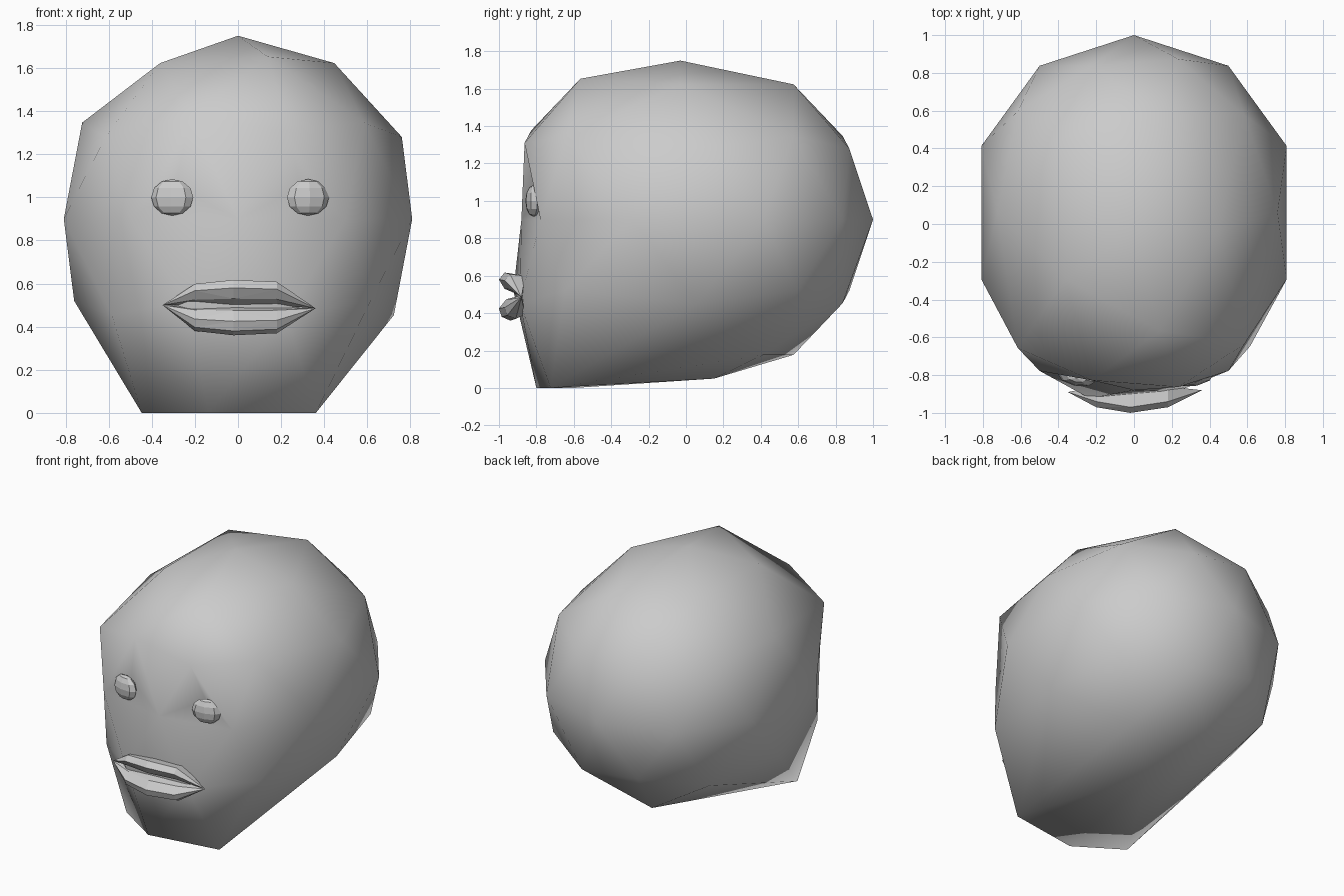
import bpy, bmesh, math
from mathutils import Vector, Matrix

if "Cube" in bpy.data.objects:
    bpy.data.objects.remove(bpy.data.objects["Cube"])

grey = bpy.data.materials.new("plain_grey")
grey.diffuse_color = (0.6, 0.6, 0.6, 1)
grey.use_nodes = True
grey.node_tree.nodes["Principled BSDF"].inputs["Base Color"].default_value = grey.diffuse_color


def finish(bm, name, smooth):
    bmesh.ops.recalc_face_normals(bm, faces=bm.faces)
    for f in bm.faces:
        f.smooth = smooth
    me = bpy.data.meshes.new(name)
    bm.to_mesh(me)
    bm.free()
    me.materials.append(grey)
    ob = bpy.data.objects.new(name, me)
    bpy.context.collection.objects.link(ob)
    return ob


# Head: low-poly ball, front half pulled forward, chin pulled down
def shape_head(p):
    x, y, z = p
    if abs(y) < 0.01:
        shift = -0.03 if z > 0.8 else 0.15 if z < -0.8 else 0.06
    else:
        shift = 0.15 if y > 0 else -0.03
    q = Vector((0.85 * x, 0.85 * y + shift, 0.9 + 0.85 * z))
    if -0.95 < z < -0.8 and y < 0.1:          # chin
        q.y, q.z = -0.6 + 0.4 * y, 0
    elif y < -0.45 and abs(z) > 0.2:          # brow, temples and jaw
        if z > 0:
            q.y -= 0.11 if abs(x) < 0.3 else 0.18
            q.z += 0.03 if abs(x) < 0.3 else 0
        else:
            q.y -= 0.17
    elif y < -0.7 and 0.4 < abs(x) < 0.7:     # cheekbones
        q.y -= 0.06
    return q


bm = bmesh.new()
bmesh.ops.create_icosphere(bm, subdivisions=2, radius=1)
for v in bm.verts:
    v.co = shape_head(v.co / v.co.length)
# Eye sockets: poke the face behind each eye and push it in
for side in (-1, 1):
    target = Vector((side * 0.25, -0.84, 1.04))
    face = min(bm.faces, key=lambda f: (f.calc_center_median() - target).length)
    hole = bmesh.ops.poke(bm, faces=[face])["verts"][0]
    hole.co = (side * 0.29, -0.77, 1.05)
finish(bm, "head", True)

# Eyes: flattened faceted balls
for name, x, side in (("left_eye", -0.305, -1), ("right_eye", 0.325, 1)):
    bm = bmesh.new()
    bmesh.ops.create_uvsphere(bm, u_segments=8, v_segments=6, radius=1)
    bm.transform(Matrix.Translation((x, -0.815, 1.0))
                 @ Matrix.Rotation(side * math.radians(12), 4, "Z")
                 @ Matrix.Diagonal((0.1, 0.042, 0.085, 1)))
    finish(bm, name, False)


# Lips: cross-sections lofted between two pointed mouth corners
def lip(name, section):
    bm = bmesh.new()
    columns = [(-0.2, 0.85, 0.03), (-0.02, 1.0, 0.0), (0.18, 0.93, 0.03)]
    rings = [[bm.verts.new((x, y + back, 0.495 + z * size)) for y, z in section]
             for x, size, back in columns]
    n = len(section)
    for a, b in zip(rings, rings[1:]):
        for i in range(n):
            j = (i + 1) % n
            bm.faces.new((a[i], a[j], b[j], b[i]))
    for ring, corner in ((rings[0], (-0.35, -0.89, 0.5)), (rings[-1], (0.36, -0.88, 0.485))):
        tip = bm.verts.new(corner)
        for i in range(n):
            bm.faces.new((ring[i], ring[(i + 1) % n], tip))
    bmesh.ops.triangulate(bm, faces=bm.faces)
    finish(bm, name, False)


lip("upper_lip", [(-0.89, 0.11), (-0.97, 0.122), (-1.0, 0.085), (-0.97, 0.035), (-0.9, 0.005)])
lip("lower_lip", [(-0.9, -0.005), (-0.96, -0.02), (-1.0, -0.07), (-0.985, -0.115), (-0.94, -0.135), (-0.89, -0.11)])
